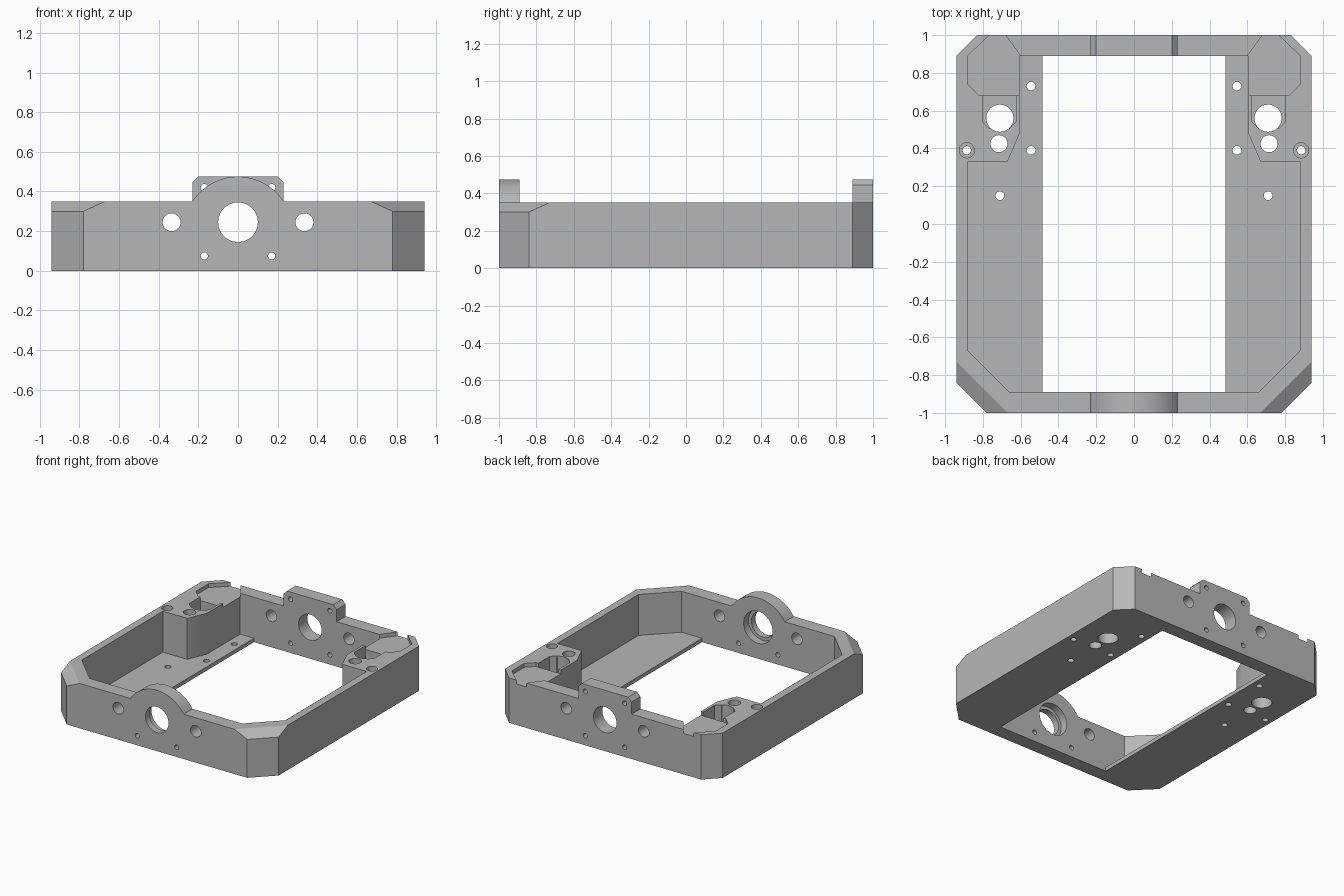
import bpy, bmesh, math
from mathutils import Vector

cube = bpy.data.objects.get("Cube")
if cube:
    bpy.data.objects.remove(cube, do_unlink=True)

grey = bpy.data.materials.new("plain_grey")
grey.use_nodes = True
colour = (0.47, 0.47, 0.47, 1)
grey.diffuse_color = colour
grey.node_tree.nodes["Principled BSDF"].inputs["Base Color"].default_value = colour


def prism(name, outline, lo, hi, axis="z"):
    """Extrude an outline along z, or an xz outline along y."""
    bm = bmesh.new()
    ends = []
    for w in (lo, hi):
        ends.append([bm.verts.new((u, v, w) if axis == "z" else (u, w, v)) for u, v in outline])
    n = len(outline)
    bm.faces.new(ends[0])
    bm.faces.new(ends[1])
    for i in range(n):
        j = (i + 1) % n
        bm.faces.new((ends[0][i], ends[0][j], ends[1][j], ends[1][i]))
    bmesh.ops.recalc_face_normals(bm, faces=bm.faces[:])
    mesh = bpy.data.meshes.new(name)
    bm.to_mesh(mesh)
    bm.free()
    ob = bpy.data.objects.new(name, mesh)
    bpy.context.collection.objects.link(ob)
    mesh.materials.append(grey)
    return ob


def mirrored(half):
    return half + [(-u, v) for u, v in reversed(half)]


def circle(u, v, r, n=48):
    return [(u + r * math.cos(math.tau * i / n), v + r * math.sin(math.tau * i / n)) for i in range(n)]


def cut(outline, lo, hi, axis="z"):
    """Subtract a prism from the frame and discard the cutter."""
    cutter = prism("cutter", outline, lo, hi, axis)
    cutter.hide_render = True
    mod = frame.modifiers.new("cut", "BOOLEAN")
    mod.operation = "DIFFERENCE"
    mod.solver = "EXACT"
    mod.object = cutter
    bpy.ops.object.modifier_apply(modifier=mod.name)
    bpy.data.objects.remove(cutter, do_unlink=True)


def cut_pair(outline, lo, hi, axis="z"):
    cut(outline, lo, hi, axis)
    cut([(-u, v) for u, v in outline], lo, hi, axis)


# Outer block with chamfered corners
TOP, FLOOR, WALL = 0.35, 0.03, 0.89
frame = prism("frame", mirrored([(0.78, -1), (0.94, -0.84), (0.94, WALL), (0.83, 1)]), 0, 0.5)

# Sloped tops on the front corners
bm = bmesh.new()
bm.from_mesh(frame.data)
for s in (1, -1):
    res = bmesh.ops.bisect_plane(
        bm, geom=bm.verts[:] + bm.edges[:] + bm.faces[:], dist=1e-5,
        plane_co=(0.67 * s, -1, TOP), plane_no=Vector((s, -1, 2.2)).normalized(), clear_outer=True)
    edges = [g for g in res["geom_cut"] if isinstance(g, bmesh.types.BMEdge)]
    bmesh.ops.holes_fill(bm, edges=edges, sides=0)
bmesh.ops.recalc_face_normals(bm, faces=bm.faces[:])
bm.to_mesh(frame.data)
bm.free()
bpy.context.view_layer.objects.active = frame
frame.select_set(True)

# Cavity, leaving corner pillars at the back, and the floor opening
cut(mirrored([(0.66, -WALL), (0.88, -0.67), (0.88, 0.33), (0.67, 0.33), (0.605, 0.48), (0.605, WALL)]), FLOOR, 0.8)
cut(mirrored([(0.485, -WALL), (0.485, WALL)]), -0.1, 0.2)

# Wall tops: round arch in front, chamfered plate at the back
sky = [(1.2, TOP), (1.2, 0.9)]
radius = 0.274
tilt = math.asin(0.23 / radius)
arch = []
for i in range(17):
    a = tilt * i / 16
    arch.append((radius * math.sin(a), 0.475 - radius + radius * math.cos(a)))
arch_half = arch[1:-1] + [(0.23, TOP)] + sky
cut([arch[0]] + mirrored(arch_half), -1.2, 0.02, "y")
cut(mirrored([(0.2, 0.475), (0.23, 0.445), (0.23, TOP)] + sky), -0.02, 1.2, "y")

# Shallow recess and deeper pocket in each pillar
cut_pair([(0.6, 0.68), (0.6, WALL), (0.68, 1), (0.68, 1.1), (0.765, 1.1), (0.765, 1),
          (0.88, WALL), (0.88, 0.74), (0.82, 0.68)], 0.32, 0.6)
cut_pair([(0.625, 0.68), (0.625, 0.54), (0.66, 0.505), (0.765, 0.505), (0.8, 0.54), (0.8, 0.68)], 0.2, 0.6)

# Vertical holes through pillars and floor
for x, y, r in [(0.71, 0.56, 0.072), (0.715, 0.425, 0.045), (0.545, 0.73, 0.023),
                (0.545, 0.39, 0.023), (0.71, 0.15, 0.023), (0.885, 0.39, 0.022)]:
    cut_pair(circle(x, y, r), -0.1, 0.6)
cut_pair(circle(0.885, 0.39, 0.04), 0.3, 0.6)

# Holes through the front and back walls
cut(circle(0, 0.245, 0.1), -1.2, 1.2, "y")
cut(circle(0, 0.245, 0.125), -0.95, -0.8, "y")
cut_pair(circle(0.335, 0.245, 0.045), -1.2, 1.2, "y")
cut_pair(circle(0.17, 0.075, 0.018), -1.2, 1.2, "y")
cut_pair(circle(0.17, 0.42, 0.018), 0.5, 1.2, "y")

bpy.ops.object.shade_smooth_by_angle(angle=math.radians(25))
